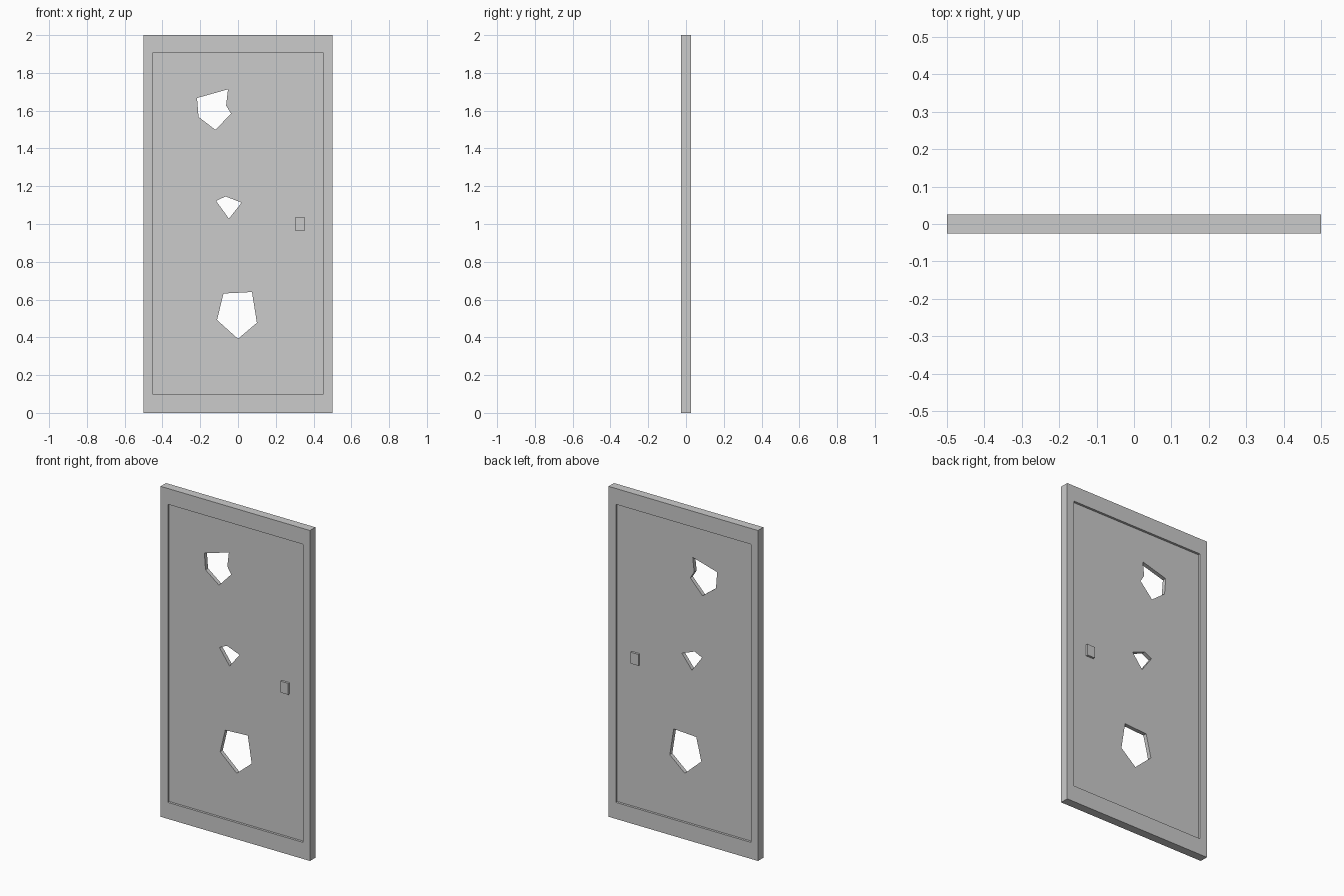
import bpy, bmesh

if "Cube" in bpy.data.objects:
    bpy.data.objects.remove(bpy.data.objects["Cube"])

HALF_T = 0.026    # half thickness of the door
PANEL_T = 0.012   # half thickness of the sunken panel


def prism(name, outline, y0, y1):
    """Extrude an x/z outline from y0 to y1."""
    bm = bmesh.new()
    face = bm.faces.new([bm.verts.new((x, y0, z)) for x, z in outline])
    ext = bmesh.ops.extrude_face_region(bm, geom=[face])
    for v in ext["geom"]:
        if isinstance(v, bmesh.types.BMVert):
            v.co.y = y1
    bmesh.ops.recalc_face_normals(bm, faces=bm.faces)
    mesh = bpy.data.meshes.new(name)
    bm.to_mesh(mesh)
    bm.free()
    ob = bpy.data.objects.new(name, mesh)
    bpy.context.collection.objects.link(ob)
    return ob


def rect(x0, x1, z0, z1):
    return [(x0, z0), (x1, z0), (x1, z1), (x0, z1)]


def cut(target, cutter):
    bpy.context.view_layer.objects.active = target
    mod = target.modifiers.new("cut", 'BOOLEAN')
    mod.operation = 'DIFFERENCE'
    mod.solver = 'EXACT'
    mod.object = cutter
    bpy.ops.object.modifier_apply(modifier=mod.name)
    bpy.data.objects.remove(cutter)


# door slab
door = prism("door_slab", rect(-0.5, 0.5, 0, 2), -HALF_T, HALF_T)

# sunken panel and handle plate on both faces
for side, label in ((-1, "front"), (1, "back")):
    cut(door, prism("recess_cutter", rect(-0.452, 0.452, 0.10, 1.904),
                    side * PANEL_T, side * 0.1))
    prism(label + "_handle_plate", rect(0.302, 0.354, 0.966, 1.035),
          side * PANEL_T, side * (HALF_T - 0.001))

# broken holes through the panel
holes = [
    [(-0.217, 1.667), (-0.053, 1.713), (-0.063, 1.627),
     (-0.037, 1.585), (-0.119, 1.498), (-0.209, 1.567)],
    [(-0.116, 1.122), (-0.066, 1.146), (0.019, 1.113), (-0.048, 1.028)],
    [(-0.077, 0.632), (0.074, 0.640), (0.10, 0.477),
     (0.0, 0.392), (-0.111, 0.492)],
]
for outline in holes:
    cut(door, prism("hole_cutter", outline, -0.1, 0.1))
